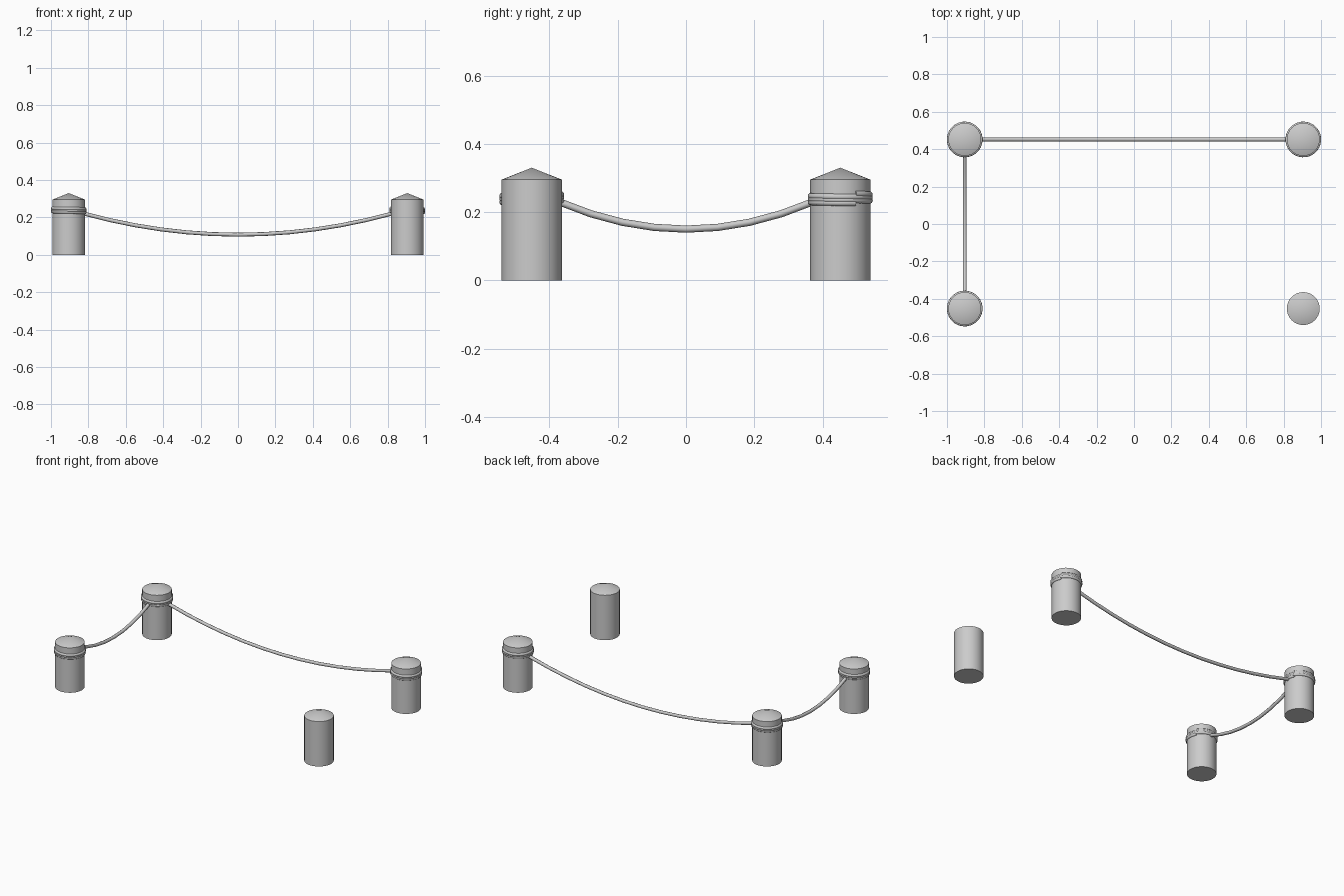
import bpy, bmesh, math

if "Cube" in bpy.data.objects:
    bpy.data.objects.remove(bpy.data.objects["Cube"])

PX, PY = 0.905, 0.452      # post centres
R, H, TIP = 0.088, 0.295, 0.33
ROPE = 0.0105


def smooth(ob, angle=12):
    bpy.ops.object.select_all(action='DESELECT')
    bpy.context.view_layer.objects.active = ob
    ob.select_set(True)
    bpy.ops.object.shade_smooth_by_angle(angle=math.radians(angle))


# Round post with a low pointed cap
def post(name, x, y, n=32):
    bm = bmesh.new()
    ring = [(math.cos(2 * math.pi * i / n), math.sin(2 * math.pi * i / n)) for i in range(n)]
    low = [bm.verts.new((x + R * c, y + R * s, 0)) for c, s in ring]
    high = [bm.verts.new((x + R * c, y + R * s, H)) for c, s in ring]
    tip = bm.verts.new((x, y, TIP))
    bm.faces.new(low[::-1])
    for i in range(n):
        j = (i + 1) % n
        bm.faces.new((low[i], low[j], high[j], high[i]))
        bm.faces.new((high[i], high[j], tip))
    me = bpy.data.meshes.new(name)
    bm.to_mesh(me)
    bm.free()
    ob = bpy.data.objects.new(name, me)
    bpy.context.collection.objects.link(ob)
    smooth(ob, 15)


# Rope tube swept along a list of points
def rope(name, pts, r):
    cu = bpy.data.curves.new(name, 'CURVE')
    cu.dimensions = '3D'
    cu.bevel_depth = r
    cu.bevel_resolution = 2
    cu.use_fill_caps = True
    sp = cu.splines.new('POLY')
    sp.points.add(len(pts) - 1)
    for p, co in zip(sp.points, pts):
        p.co = (*co, 1)
    ob = bpy.data.objects.new(name, cu)
    bpy.context.collection.objects.link(ob)
    bpy.ops.object.select_all(action='DESELECT')
    bpy.context.view_layer.objects.active = ob
    ob.select_set(True)
    bpy.ops.object.convert(target='MESH')
    smooth(bpy.context.view_layer.objects.active, 50)


# Three turns of rope wound round a post
def wrap(name, x, y, turns=3, per=32, z0=0.226, z1=0.253):
    pts = []
    for i in range(turns * per + 1):
        t = i / (turns * per)
        a = math.radians(30) - 2 * math.pi * turns * t
        pts.append((x + 0.086 * math.cos(a), y + 0.086 * math.sin(a), z0 + (z1 - z0) * t))
    rope(name, pts, 0.0095)


# Rope sagging between two posts
def sag(name, a, b, low, end, n):
    pts = []
    for i in range(n + 1):
        t = i / n
        k = (2 * t - 1) ** 2
        pts.append((a[0] + (b[0] - a[0]) * t, a[1] + (b[1] - a[1]) * t, low + (end - low) * k))
    rope(name, pts, ROPE)


# Four posts, three of them wrapped
for sx, sn in ((-1, "left"), (1, "right")):
    for sy, fn in ((-1, "front"), (1, "back")):
        post(f"post_{fn}_{sn}", sx * PX, sy * PY)
        if (sx, sy) != (1, -1):
            wrap(f"rope_wrap_{fn}_{sn}", sx * PX, sy * PY)

# Hanging ropes along the back and left sides
e = 0.08
sag("back_rope", (-PX + e, PY), (PX - e, PY), 0.108, 0.221, 12)
sag("left_rope", (-PX, -PY + e), (-PX, PY - e), 0.15, 0.230, 8)
